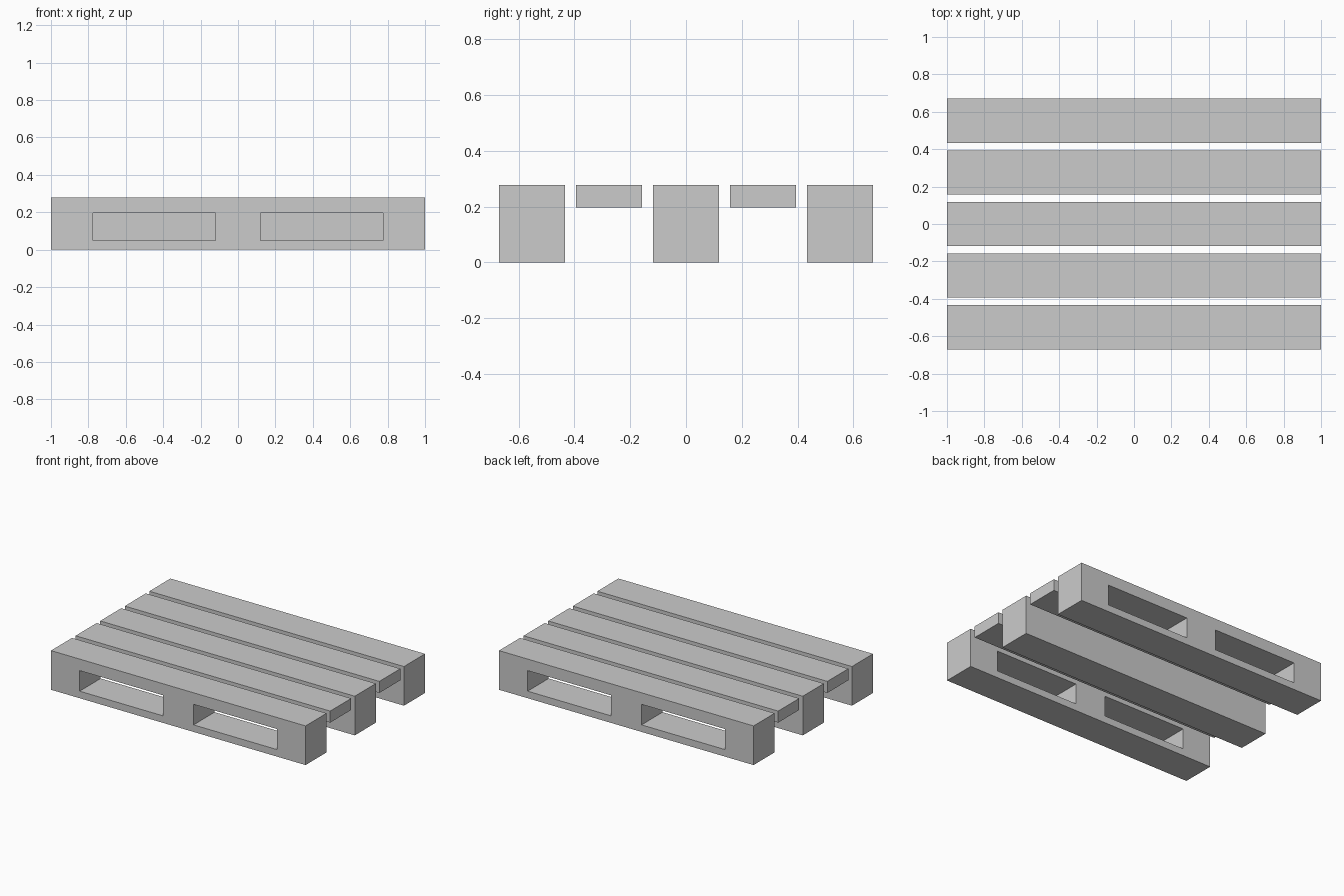
import bpy

if "Cube" in bpy.data.objects:
    bpy.data.objects.remove(bpy.data.objects["Cube"])

LENGTH, WIDTH, PITCH, HEIGHT = 2.0, 0.236, 0.276, 0.278
HOLE_BOTTOM, HOLE_TOP = 0.05, 0.196


def box(name, x0, x1, y0, y1, z0, z1):
    bpy.ops.mesh.primitive_cube_add(
        size=1, location=((x0 + x1) / 2, (y0 + y1) / 2, (z0 + z1) / 2))
    ob = bpy.context.object
    ob.name = name
    ob.scale = (x1 - x0, y1 - y0, z1 - z0)
    bpy.ops.object.transform_apply(location=False, rotation=False, scale=True)
    return ob


def board(name, slot, bottom):
    y = slot * PITCH
    return box(name, -LENGTH / 2, LENGTH / 2, y - WIDTH / 2, y + WIDTH / 2, bottom, HEIGHT)


# Solid middle beam and the two thin deck planks beside it
board("middle_beam", 0, 0)
board("front_plank", -1, HOLE_TOP)
board("back_plank", 1, HOLE_TOP)

# Outer beams, each with two fork openings cut through
for name, slot in (("front_beam", -2), ("back_beam", 2)):
    beam = board(name, slot, 0)
    y = slot * PITCH
    for side in (-1, 1):
        xs = sorted((side * 0.12, side * 0.775))
        cutter = box("fork_opening_cutter", *xs, y - 0.2, y + 0.2, HOLE_BOTTOM, HOLE_TOP)
        mod = beam.modifiers.new("fork_opening", 'BOOLEAN')
        mod.operation = 'DIFFERENCE'
        mod.solver = 'EXACT'
        mod.object = cutter
        bpy.context.view_layer.objects.active = beam
        bpy.ops.object.modifier_apply(modifier=mod.name)
        bpy.data.objects.remove(cutter)
